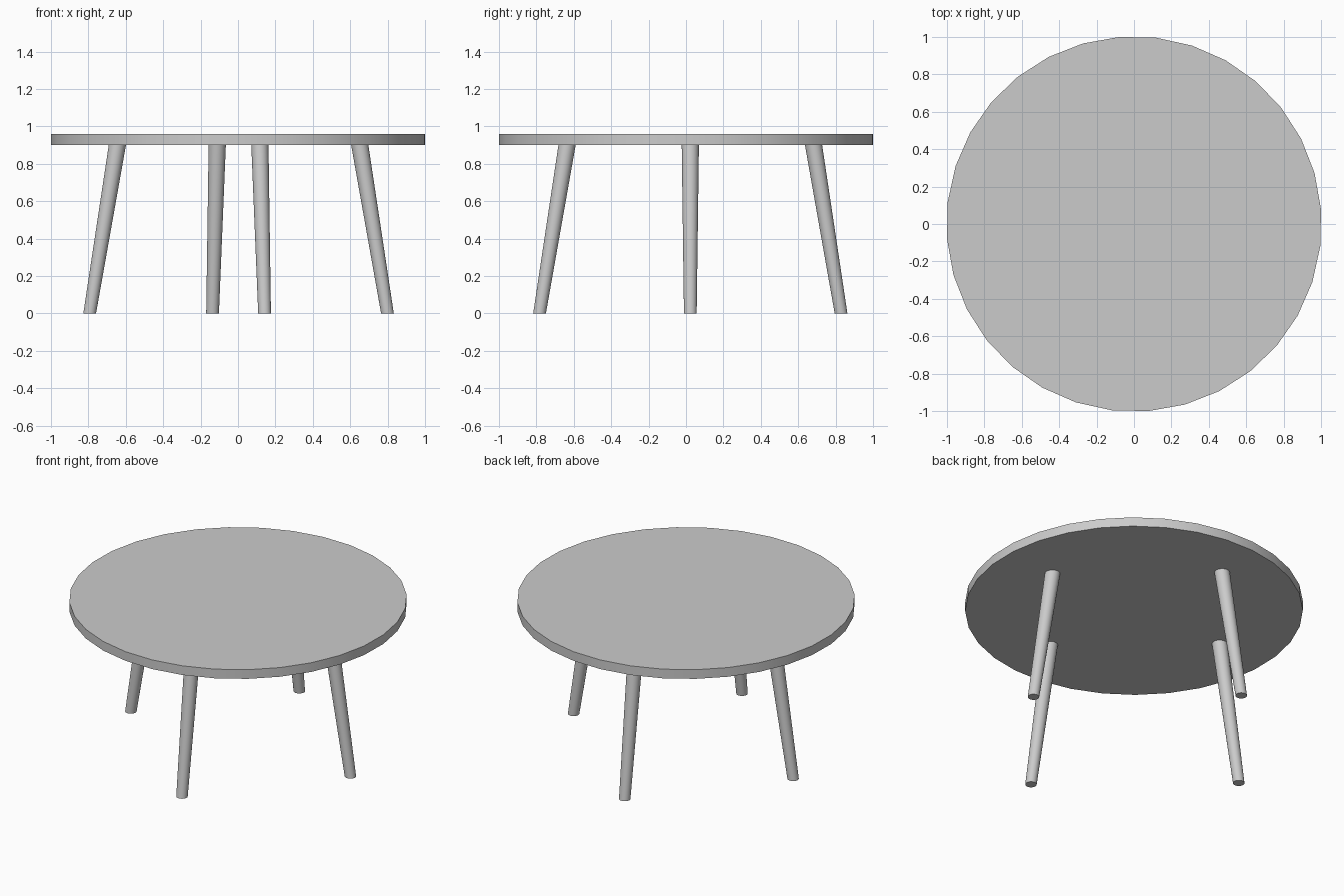
import bpy
from math import radians
from mathutils import Vector

if "Cube" in bpy.data.objects:
    bpy.data.objects.remove(bpy.data.objects["Cube"])


def smooth(obj):
    bpy.ops.object.select_all(action='DESELECT')
    obj.select_set(True)
    bpy.context.view_layer.objects.active = obj
    bpy.ops.object.shade_smooth_by_angle(angle=radians(35))


# Round tabletop, 32 sides, slightly turned
TOP_Z, UNDER_Z = 0.96, 0.90
bpy.ops.mesh.primitive_cylinder_add(
    vertices=32, radius=1.003, depth=TOP_Z - UNDER_Z,
    location=(0, 0, (TOP_Z + UNDER_Z) / 2), rotation=(0, 0, radians(4.5)))
tabletop = bpy.context.object
tabletop.name = "tabletop"
smooth(tabletop)


def splayed_leg(name, foot, head):
    """Tapered leg leaning from foot to head, with level ends."""
    bpy.ops.mesh.primitive_cone_add(
        vertices=32, radius1=0.034, radius2=0.046, depth=UNDER_Z,
        location=(0, 0, UNDER_Z / 2))
    leg = bpy.context.object
    leg.name = name
    bpy.ops.object.transform_apply(location=True)
    for v in leg.data.vertices:
        shift = foot.lerp(head, v.co.z / UNDER_Z)
        v.co.x += shift.x
        v.co.y += shift.y
    smooth(leg)


# Four legs: opposite pairs around a slightly offset centre
centre = Vector((0.003, 0.023))
side_foot, side_head = Vector((0.796, 0)), Vector((0.648, 0))
end_foot, end_head = Vector((-0.139, 0.806)), Vector((-0.114, 0.659))
for name, sign, foot, head in (
        ("right_leg", 1, side_foot, side_head),
        ("left_leg", -1, side_foot, side_head),
        ("back_leg", 1, end_foot, end_head),
        ("front_leg", -1, end_foot, end_head)):
    splayed_leg(name, centre + sign * foot, centre + sign * head)
